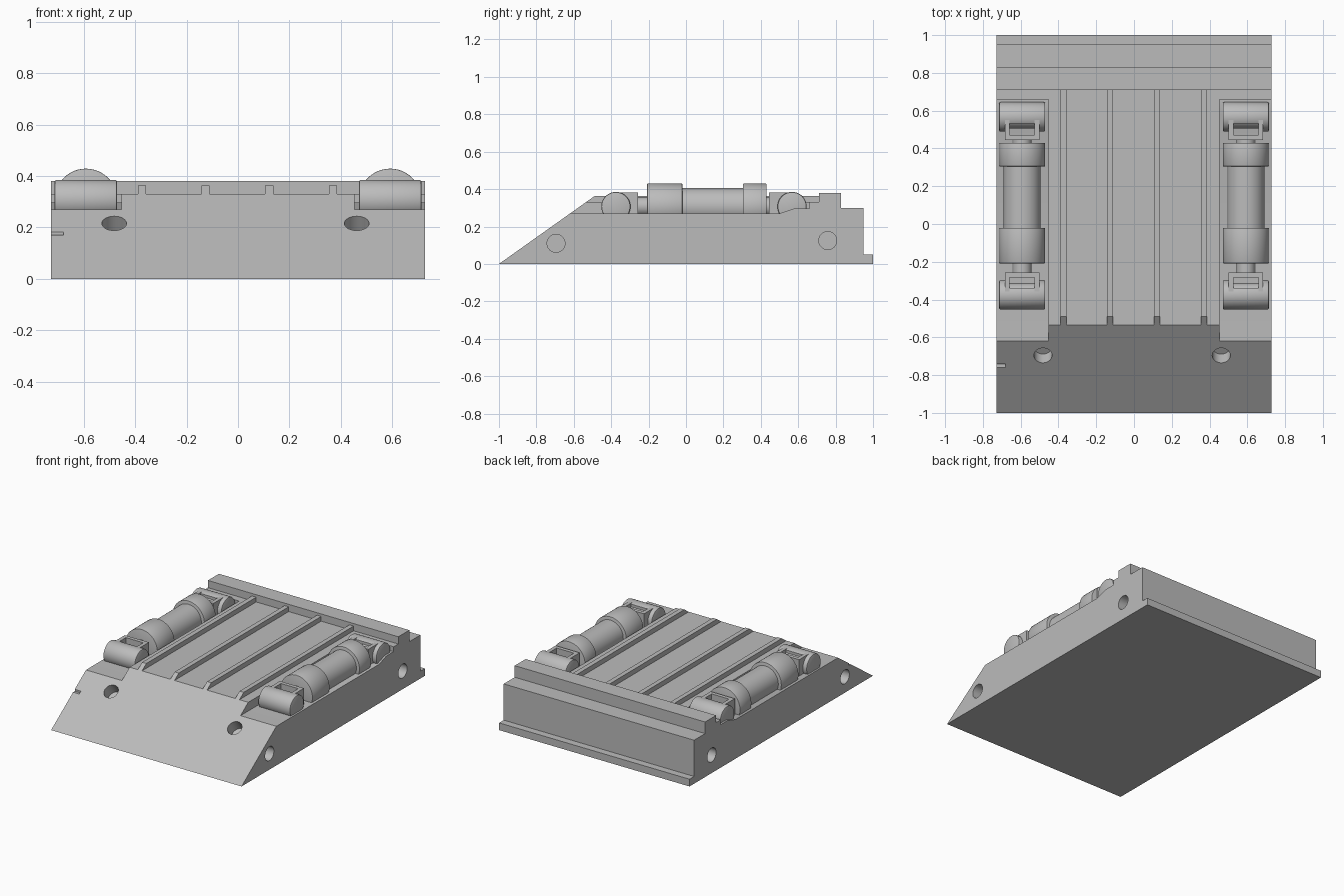
import bpy, bmesh, math
from mathutils import Matrix, Vector

cube = bpy.data.objects.get("Cube")
if cube:
    bpy.data.objects.remove(cube, do_unlink=True)

grey = bpy.data.materials.new("plain grey")
grey.use_nodes = True
grey.diffuse_color = (0.5, 0.5, 0.5, 1)
grey.node_tree.nodes["Principled BSDF"].inputs["Base Color"].default_value = (0.5, 0.5, 0.5, 1)


def finish(name, bm):
    bmesh.ops.recalc_face_normals(bm, faces=bm.faces)
    mesh = bpy.data.meshes.new(name)
    bm.to_mesh(mesh)
    bm.free()
    mesh.materials.append(grey)
    ob = bpy.data.objects.new(name, mesh)
    bpy.context.collection.objects.link(ob)
    return ob


def smooth(ob):
    ob.data.shade_smooth()
    ob.data.set_sharp_from_angle(angle=math.radians(30))
    return ob


def prism(name, profile, x0, x1):
    """Extrude a (y, z) outline along x."""
    bm = bmesh.new()
    face = bm.faces.new([bm.verts.new((x0, y, z)) for y, z in profile])
    out = bmesh.ops.extrude_face_region(bm, geom=[face])
    verts = [g for g in out["geom"] if isinstance(g, bmesh.types.BMVert)]
    bmesh.ops.translate(bm, verts=verts, vec=(x1 - x0, 0, 0))
    return finish(name, bm)


def box(name, x, y, z):
    return prism(name, [(y[0], z[0]), (y[1], z[0]), (y[1], z[1]), (y[0], z[1])], *x)


def rod(name, start, end, radius, bevel=0):
    """Cylinder between two points."""
    a, b = Vector(start), Vector(end)
    bm = bmesh.new()
    turn = (b - a).to_track_quat('Z', 'Y').to_matrix().to_4x4()
    bmesh.ops.create_cone(bm, cap_ends=True, segments=48, radius1=radius, radius2=radius,
                          depth=(b - a).length, matrix=Matrix.Translation((a + b) / 2) @ turn)
    if bevel:
        rims = [e for e in bm.edges if any(len(f.verts) > 4 for f in e.link_faces)]
        bmesh.ops.bevel(bm, geom=rims, offset=bevel, segments=2, affect='EDGES', profile=0.5)
    return smooth(finish(name, bm))


def cut(ob, cutters):
    for c in cutters:
        mod = ob.modifiers.new("cut", 'BOOLEAN')
        mod.operation, mod.solver, mod.object = 'DIFFERENCE', 'EXACT', c
    bpy.context.view_layer.update()
    deps = bpy.context.evaluated_depsgraph_get()
    mesh = bpy.data.meshes.new_from_object(ob.evaluated_get(deps))
    ob.modifiers.clear()
    ob.data = mesh
    for c in cutters:
        bpy.data.objects.remove(c, do_unlink=True)
    smooth(ob)


HALF, DECK, FLOOR = 0.727, 0.33, 0.27
SLOPE = 0.71


def slope_y(z):
    return -1 + z / SLOPE


# Wedge body with stepped rear
body = prism("wedge_body", [(-1, 0), (1, 0), (1, 0.05), (0.95, 0.05), (0.95, 0.3), (0.83, 0.3),
                            (0.83, 0.38), (0.71, 0.38), (0.71, DECK), (slope_y(DECK), DECK)],
             -HALF, HALF)

# Side recesses, side sockets, angled front sockets and the edge notch
recess = [(-0.8, FLOOR), (0.5, FLOOR), (0.58, 0.297), (0.66, 0.297), (0.66, 0.6), (-0.8, 0.6)]
inward = Vector((0, SLOPE, -1)).normalized() * 0.08
cutters = [box("notch", (-0.8, -0.68), (-0.85, -0.742), (0.17, 0.185))]
for s in (-1, 1):
    cutters.append(prism("recess", recess, s * 0.453, s * 0.9))
    for y, z in ((-0.695, 0.11), (0.758, 0.125)):
        cutters.append(rod("socket", (s * 0.9, y, z), (s * (HALF - 0.08), y, z), 0.048))
    mouth = Vector((s * 0.472 - 0.01, slope_y(0.216), 0.216))
    cutters.append(rod("front_socket", mouth - inward, mouth + inward, 0.048))
cut(body, cutters)

# Deck ribs continuing the front slope
for i, x in enumerate((-0.374, -0.126, 0.122, 0.37)):
    prism(f"deck_rib_{i + 1}", [(slope_y(DECK), DECK), (0.71, DECK), (0.71, 0.363),
                                (slope_y(0.363), 0.363)], x - 0.016, x + 0.016)

# Hydraulic rams
AXIS = 0.307
for s, side in ((-1, "right"), (1, "left")):
    cx = s * 0.592
    for part, y0, y1, r, b in (("piston_rod", -0.27, 0.46, 0.05, 0),
                               ("ram_tube", -0.1, 0.4, 0.099, 0),
                               ("front_collar", -0.208, -0.02, 0.122, 0.003),
                               ("rear_collar", 0.305, 0.43, 0.122, 0.003)):
        rod(f"{side}_{part}", (cx, y0, AXIS), (cx, y1, AXIS), r, b)

    # Pivot barrels with slotted yokes, opening toward the ram
    for end, py, d, reach in (("front", -0.375, 1, 0.118), ("rear", 0.567, -1, 0.122)):
        name = f"{side}_{end}"
        barrel = rod(f"{name}_pivot_barrel", (cx - 0.122, py, AXIS), (cx + 0.122, py, AXIS),
                     0.078, 0.008)
        y0, y1 = sorted((py + d * 0.035, py + d * 0.1))
        cut(barrel, [box("slot", (cx - 0.066, cx + 0.066), (y0, y1), (0.2, 0.5))])
        rod(f"{name}_pivot_pin", (cx - 0.07, py, AXIS), (cx + 0.07, py, AXIS), 0.062)
        span = sorted((py, py + d * reach))
        for p in (-1, 1):
            xs = sorted((cx + p * 0.066, cx + p * 0.092))
            box(f"{name}_yoke_arm", xs, span, (0.25, 0.383))
        bridge = sorted((py + d * (reach - 0.026), py + d * reach))
        box(f"{name}_yoke_bridge", (cx - 0.066, cx + 0.066), bridge, (0.25, 0.383))
